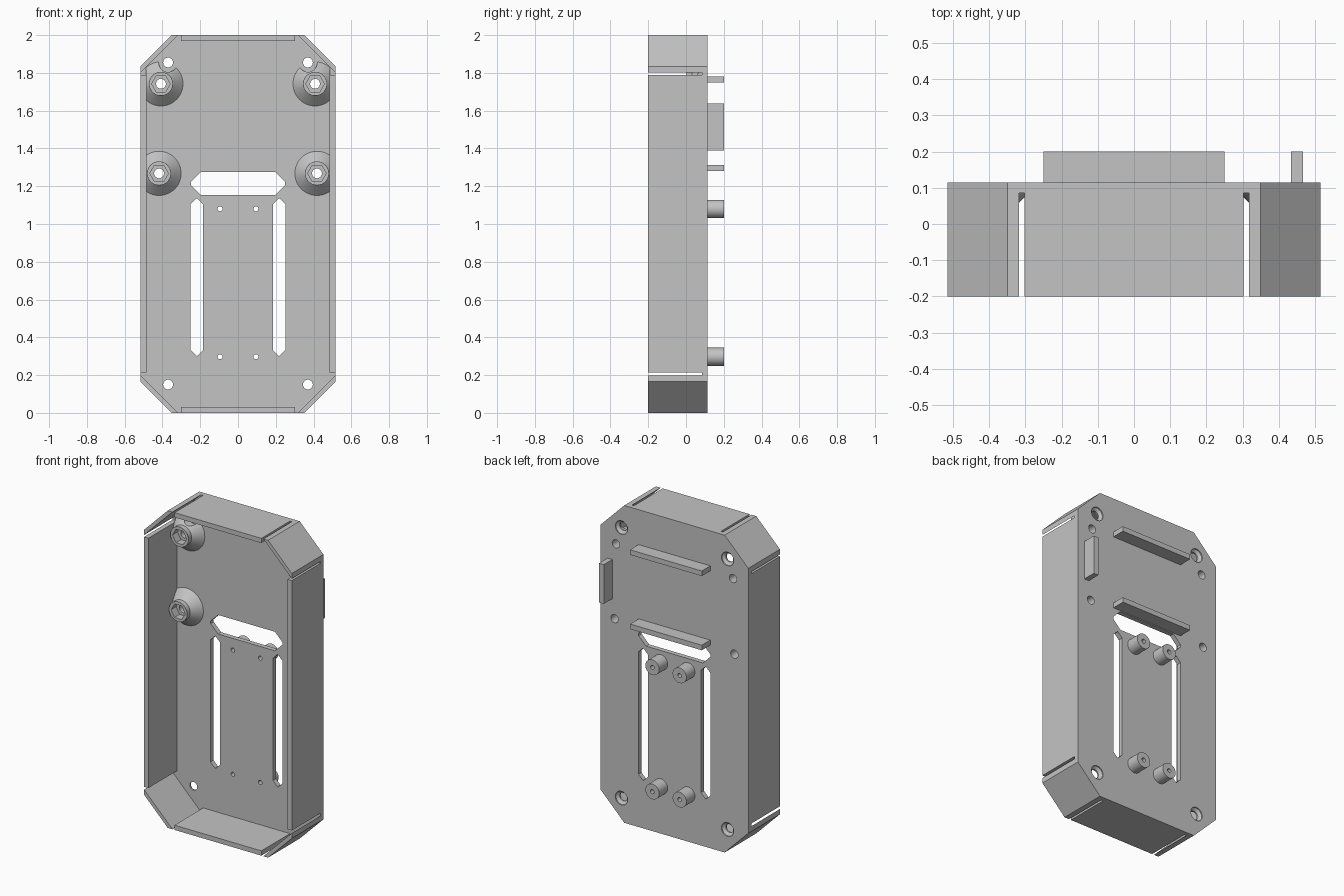
import bpy
import bmesh
from math import cos, sin, tau, radians

cube = bpy.data.objects.get("Cube")
if cube:
    bpy.data.objects.remove(cube, do_unlink=True)

grey = bpy.data.materials.new("plain grey")
grey.use_nodes = True
colour = (0.55, 0.55, 0.55, 1)
grey.diffuse_color = colour
grey.node_tree.nodes["Principled BSDF"].inputs["Base Color"].default_value = colour

# Depth levels along y
FRONT, FLOOR, BACK, RAISED = -0.2, 0.085, 0.115, 0.2
W, H, C, T = 0.515, 2.0, 0.165, 0.03


def loft(name, rings):
    """Closed solid through rings of (x, y, z) points."""
    bm = bmesh.new()
    loops = [[bm.verts.new(p) for p in ring] for ring in rings]
    n = len(loops[0])
    for a, b in zip(loops, loops[1:]):
        for i in range(n):
            j = (i + 1) % n
            bm.faces.new((a[i], a[j], b[j], b[i]))
    bm.faces.new(loops[0])
    bm.faces.new(loops[-1])
    bmesh.ops.recalc_face_normals(bm, faces=bm.faces)
    mesh = bpy.data.meshes.new(name)
    bm.to_mesh(mesh)
    bm.free()
    mesh.materials.append(grey)
    ob = bpy.data.objects.new(name, mesh)
    bpy.context.collection.objects.link(ob)
    return ob


def prism(name, outline, y0, y1):
    return loft(name, [[(x, y, z) for x, z in outline] for y in (y0, y1)])


def box(name, x0, x1, y0, y1, z0, z1):
    return prism(name, [(x0, z0), (x1, z0), (x1, z1), (x0, z1)], y0, y1)


def turned(name, x, z, profile, n=40):
    """Round solid about a y axis, from (radius, y) pairs."""
    return loft(name, [[(x + r * cos(tau * i / n), y, z + r * sin(tau * i / n))
                        for i in range(n)] for r, y in profile])


def cut(ob, cutters, operation='DIFFERENCE'):
    """Apply booleans to ob and remove the cutters."""
    for c in cutters:
        c.hide_render = True
        m = ob.modifiers.new("cut", 'BOOLEAN')
        m.operation, m.solver, m.object = operation, 'EXACT', c
    graph = bpy.context.evaluated_depsgraph_get()
    mesh = bpy.data.meshes.new_from_object(ob.evaluated_get(graph))
    ob.modifiers.clear()
    ob.data = mesh
    for c in cutters:
        bpy.data.objects.remove(c, do_unlink=True)


def smooth(ob):
    bpy.ops.object.select_all(action='DESELECT')
    ob.select_set(True)
    bpy.context.view_layer.objects.active = ob
    bpy.ops.object.shade_smooth_by_angle(angle=radians(30))


def chamfered(x0, x1, z0, z1, c):
    return [(x0 + c, z0), (x1 - c, z0), (x1, z0 + c), (x1, z1 - c),
            (x1 - c, z1), (x0 + c, z1), (x0, z1 - c), (x0, z0 + c)]


def hole(x, z, r, y0=-0.1, y1=0.3):
    return turned("hole", x, z, [(r, y0), (r, y1)], 32)


corner_holes = [(s * 0.37, z) for s in (-1, 1) for z in (0.15, 1.855)]
bosses = [(s * x, z) for s in (-1, 1) for x, z in ((0.408, 1.742), (0.418, 1.268))]
posts = [(s * 0.095, z) for s in (-1, 1) for z in (0.297, 1.08)]

# Back plate with windows and screw holes
plate = prism("back_plate", chamfered(-W, W, 0, H, C), FLOOR, BACK)
cutters = [prism("window", chamfered(-0.25, 0.25, 1.154, 1.274, 0.052), 0, 0.2)]
for s in (-1, 1):
    cutters.append(prism("slot", chamfered(s * 0.218 - 0.033, s * 0.218 + 0.033,
                                           0.302, 1.135, 0.031), 0, 0.2))
for x, z in corner_holes:
    cutters.append(turned("countersink", x, z,
                          [(0.026, 0), (0.026, 0.095), (0.043, 0.108), (0.043, 0.2)]))
cutters += [hole(x, z, 0.026) for x, z in bosses]
cutters += [hole(x, z, 0.013) for x, z in posts]
cut(plate, cutters)
smooth(plate)

# Straight walls
for side, s in (("left", 1), ("right", -1)):
    x0, x1 = sorted((s * (W - T), s * W))
    box(side + "_wall", x0, x1, FRONT, FLOOR, 0.215, 1.79)
for end, z in (("bottom", 0), ("top", H - T)):
    box(end + "_wall", -0.303, 0.303, FRONT, FLOOR, z, z + T)

# Slanted corner walls, separated by thin gaps
for side, s in (("left", 1), ("right", -1)):
    for end, f in (("bottom", lambda z: z), ("top", lambda z: H - z)):
        outline = [(W, C), (W - C, 0), (0.317, 0), (W, 0.198)]
        prism(f"{end}_{side}_corner_wall", [(s * x, f(z)) for x, z in outline],
              FRONT, FLOOR)

# Flared screw bosses with hexagonal nut pockets
for i, (x, z) in enumerate(bosses):
    boss = turned(f"screw_boss_{i + 1}", x, z,
                  [(0.063, 0), (0.063, 0.031), (0.117, FLOOR)], 48)
    cut(boss, [box("limit", -0.486, 0.486, -0.1, 0.2, 0, H)], 'INTERSECT')
    cutters = [hole(x, z, 0.026),
               turned("nut_pocket", x, z, [(0.049, -0.1), (0.049, 0.05)], 6)]
    if z > 1.5:
        cutters.append(hole(0.37 if x > 0 else -0.37, 1.855, 0.05))
    cut(boss, cutters)
    smooth(boss)

# Mounting posts on the back
for i, (x, z) in enumerate(posts):
    post = turned(f"mounting_post_{i + 1}", x, z, [(0.048, BACK), (0.048, RAISED)])
    cut(post, [hole(x, z, 0.013)])
    smooth(post)

# Spacer bars on the back
box("upper_bar", -0.25, 0.25, BACK, RAISED, 1.748, 1.78)
box("lower_bar", -0.25, 0.25, BACK, RAISED, 1.28, 1.312)
box("side_bar", 0.433, 0.467, BACK, RAISED, 1.39, 1.637)
